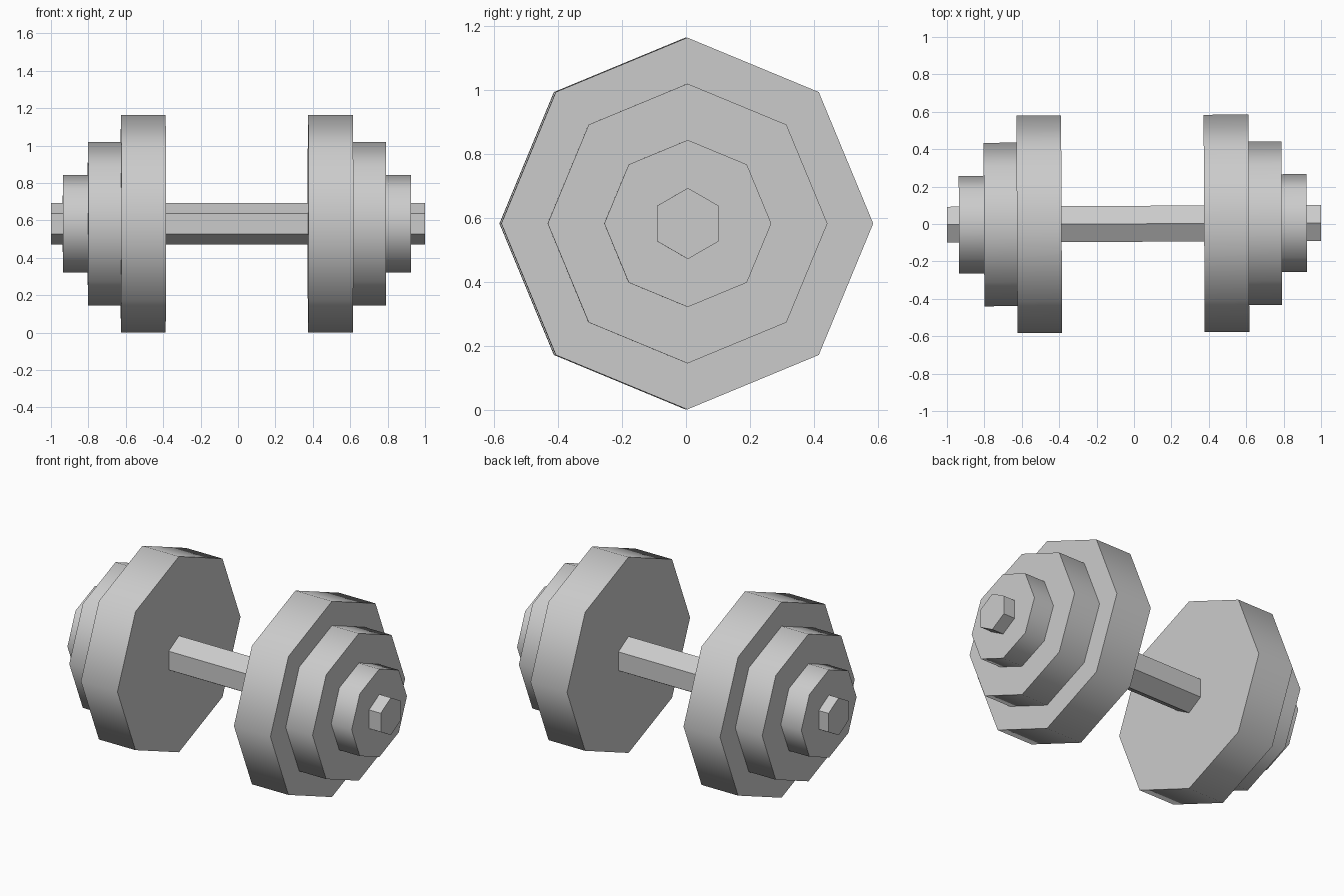
import bpy, math

if "Cube" in bpy.data.objects:
    bpy.data.objects.remove(bpy.data.objects["Cube"])

AXIS_Z = 0.582   # height of the bar axis
YAW = 0.005      # the weight lies very slightly turned


def prism(name, sides, radius, x0, x1, smooth_angle):
    """Regular prism along x with a corner pointing straight up."""
    ring = [(radius * math.sin(2 * math.pi * i / sides),
             radius * math.cos(2 * math.pi * i / sides)) for i in range(sides)]
    verts = [(x, y, z) for x in (x0, x1) for y, z in ring]
    faces = [[i, i + sides, (i + 1) % sides + sides, (i + 1) % sides]
             for i in range(sides)]
    faces += [list(range(sides)), list(range(2 * sides - 1, sides - 1, -1))]
    mesh = bpy.data.meshes.new(name)
    mesh.from_pydata(verts, [], faces)
    mesh.update()
    obj = bpy.data.objects.new(name, mesh)
    bpy.context.collection.objects.link(obj)
    obj.location = (0, 0.001, AXIS_Z)
    obj.rotation_euler = (0, 0, YAW)
    bpy.ops.object.select_all(action='DESELECT')
    obj.select_set(True)
    bpy.context.view_layer.objects.active = obj
    bpy.ops.object.shade_smooth_by_angle(angle=math.radians(smooth_angle))
    return obj


# Hexagonal handle bar running the full length
prism("handle_bar", 6, 0.111, -1.0, 1.0, 50)

# Octagonal weight plates, stepping down towards each end
plates = [("large_plate", 0.581, 0.381, 0.620),
          ("medium_plate", 0.437, 0.620, 0.796),
          ("small_plate", 0.261, 0.796, 0.930)]
for side, label in ((-1, "left"), (1, "right")):
    for name, radius, inner, outer in plates:
        x0, x1 = sorted((side * inner - 0.006, side * outer - 0.006))
        prism(f"{label}_{name}", 8, radius, x0, x1, 50)
